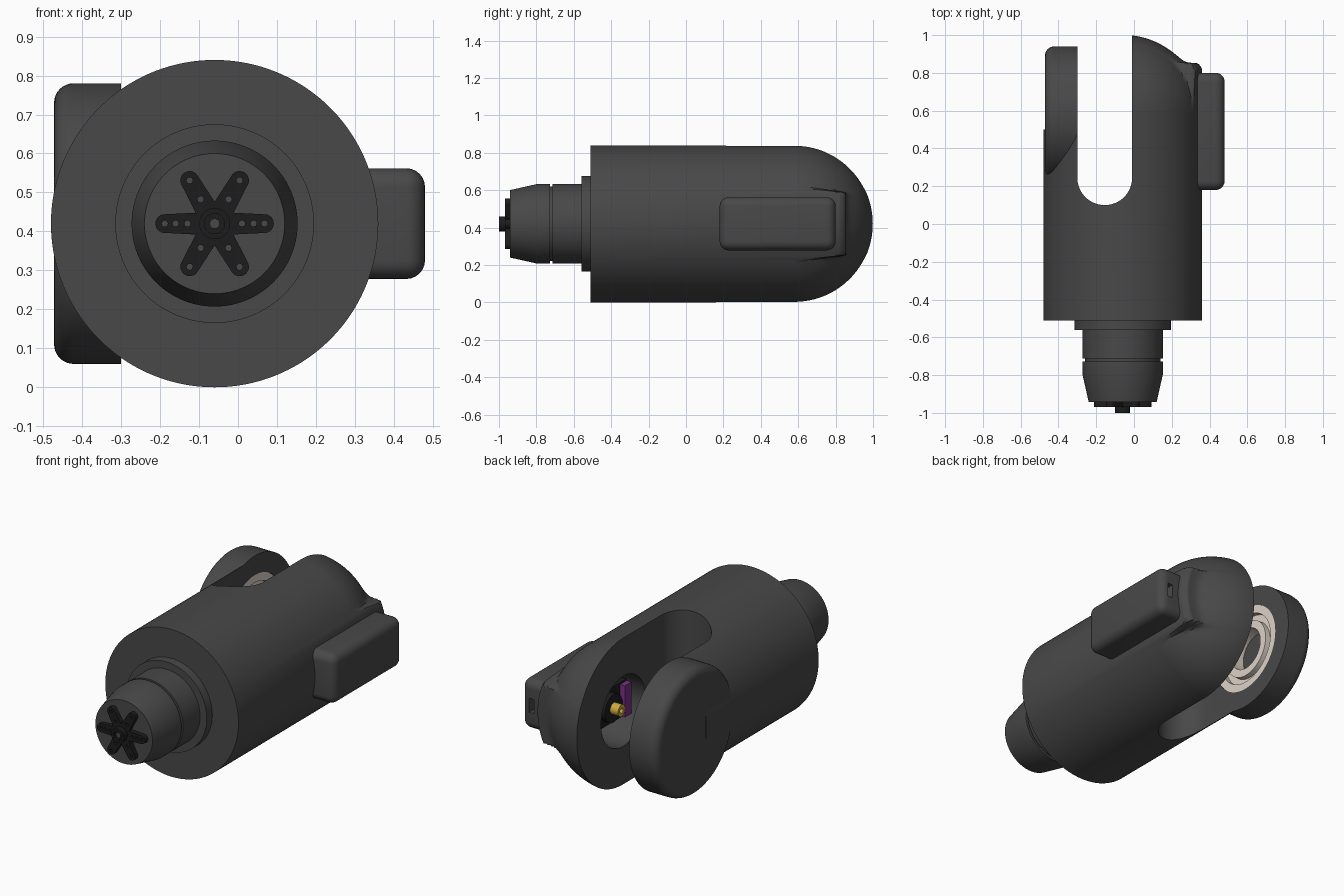
import bpy, bmesh
from math import sin, cos, pi, sqrt, radians
from mathutils import Matrix, Vector

if "Cube" in bpy.data.objects:
    bpy.data.objects.remove(bpy.data.objects["Cube"])

CX, CZ, R = -0.06, 0.42, 0.42      # main axis (along y) and body radius
PIVOT = (0, 0.58, CZ)              # hinge axis (along x)
AXIS = (CX, 0, CZ)


def mat(name, rgb):
    m = bpy.data.materials.new(name)
    m.diffuse_color = (*rgb, 1)
    m.use_nodes = True
    m.node_tree.nodes["Principled BSDF"].inputs["Base Color"].default_value = m.diffuse_color
    return m


DARK = mat("dark_grey", (0.065, 0.065, 0.065))
BLACK = mat("black", (0.012, 0.012, 0.012))
BONE = mat("bone", (0.72, 0.65, 0.58))
GOLD = mat("gold", (0.6, 0.4, 0.05))
PURPLE = mat("purple", (0.2, 0.03, 0.25))


def finish(name, bm, m=None):
    bmesh.ops.remove_doubles(bm, verts=bm.verts, dist=1e-5)
    bmesh.ops.recalc_face_normals(bm, faces=bm.faces)
    me = bpy.data.meshes.new(name)
    bm.to_mesh(me)
    bm.free()
    ob = bpy.data.objects.new(name, me)
    bpy.context.collection.objects.link(ob)
    if m:
        me.materials.append(m)
    return ob


def lathe(name, prof, axis, c, m=None, n=96, closed=False):
    """Spin (radius, position) points about the x or y axis through c."""
    bm = bmesh.new()
    rings = []
    for r, a in prof:
        ring = []
        for i in range(n):
            u, v = r * cos(2 * pi * i / n), r * sin(2 * pi * i / n)
            p = (a, u, v) if axis == "x" else (u, a, v)
            ring.append(bm.verts.new(Vector(c) + Vector(p)))
        rings.append(ring)
    pairs = list(zip(rings, rings[1:])) + ([(rings[-1], rings[0])] if closed else [])
    for p, q in pairs:
        for i in range(n):
            j = (i + 1) % n
            bm.faces.new((p[i], p[j], q[j], q[i]))
    return finish(name, bm, m)


def prism(name, pts, lo, hi, place, m=None):
    """Extrude a flat outline from lo to hi."""
    bm = bmesh.new()
    a = [bm.verts.new(place(u, v, lo)) for u, v in pts]
    b = [bm.verts.new(place(u, v, hi)) for u, v in pts]
    bm.faces.new(a)
    bm.faces.new(b)
    for i in range(len(pts)):
        j = (i + 1) % len(pts)
        bm.faces.new((a[i], a[j], b[j], b[i]))
    return finish(name, bm, m)


def box(name, x, y, z, m=None):
    return prism(name, [(x[0], y[0]), (x[1], y[0]), (x[1], y[1]), (x[0], y[1])],
                 z[0], z[1], lambda u, v, w: (u, v, w), m)


def apply(ob, mod):
    bpy.context.view_layer.objects.active = ob
    bpy.ops.object.modifier_apply(modifier=mod.name)


def cut(ob, cutter):
    mod = ob.modifiers.new("cut", "BOOLEAN")
    mod.operation, mod.solver, mod.object = "DIFFERENCE", "EXACT", cutter
    apply(ob, mod)
    bpy.data.objects.remove(cutter)


# Main body: cylinder with a domed back and a blended bump behind the socket
def back_y(r, th):
    dome = PIVOT[1] + sqrt(max(R * R - r * r, 0))
    f = min(max((0.225 - abs(r * sin(th))) / 0.06, 0), 1)
    mask = f * f * (3 - 2 * f) if cos(th) > 0 else 0
    bump = 0.3 + 0.55 * mask - 0.03 * max((r - 0.39) / 0.03, 0) ** 2
    return 0.5 * (dome + bump + sqrt((dome - bump) ** 2 + 0.03 ** 2 * mask))


N, K = 192, 44
bm = bmesh.new()
rows = []
for k in range(-1, K):
    r = R * sin(pi / 2 * (1 - max(k, 0) / K))
    rows.append([bm.verts.new((CX + r * cos(t), -0.51 if k < 0 else back_y(r, t), CZ + r * sin(t)))
                 for t in [2 * pi * i / N for i in range(N)]])
for p, q in zip(rows, rows[1:]):
    for i in range(N):
        j = (i + 1) % N
        bm.faces.new((p[i], p[j], q[j], q[i]))
bm.faces.new(rows[0])
bm.faces.new(rows[-1])
body = finish("body", bm, DARK)

# Round-bottomed fork slot, and the left side trimmed where the disc takes over
slot = [(-0.01, 1.3)]
slot += [(-0.155 + 0.145 * cos(pi * i / 32), 0.245 - 0.145 * sin(pi * i / 32)) for i in range(33)]
slot += [(-0.30, 0.5), (-0.8, 0.5), (-0.8, 1.3)]
cut(body, prism("slot_cutter", slot, -0.2, 1.1, lambda u, v, w: (u, v, w)))
cut(body, lathe("bearing_cutter", [(0, -0.39), (0.25, -0.39), (0.25, -0.2), (0, -0.2)], "x", PIVOT))
cut(body, lathe("bore_cutter", [(0, 0.22), (0.2, 0.22), (0.2, -0.1), (0, -0.1)], "x", PIVOT))

# Left hinge disc with rounded rim and bearing seat
rim = [(0.31 + 0.05 * sin(pi / 2 * i / 8), -0.422 - 0.05 * cos(pi / 2 * i / 8)) for i in range(9)]
lathe("hinge_disc", [(0, -0.472)] + rim + [(0.36, -0.30), (0.25, -0.30), (0.25, -0.39), (0, -0.39)],
      "x", PIVOT, DARK)

# Bearing
for name, r0, r1, x0, x1 in (("bearing_outer_ring", 0.205, 0.25, -0.385, -0.303),
                             ("bearing_inner_ring", 0.12, 0.165, -0.385, -0.303),
                             ("bearing_cage", 0.16, 0.21, -0.38, -0.335)):
    lathe(name, [(r0, x0), (r1, x0), (r1, x1), (r0, x1)], "x", PIVOT, BONE, closed=True)

# Motor seen inside the right-hand bore
box("motor_case", (0.08, 0.23), (0.42, 0.74), (0.32, 0.52), BLACK)
box("motor_board", (0.05, 0.08), (0.42, 0.48), (0.33, 0.51), PURPLE)
lathe("motor_boss", [(0, 0.09), (0.08, 0.09), (0.08, 0.05), (0, 0.05)], "x", PIVOT, BLACK, 48)
lathe("motor_shaft", [(0, 0.06), (0.033, 0.06), (0.033, 0.0), (0.014, 0.0), (0.014, 0.03), (0, 0.03)],
      "x", PIVOT, GOLD, 24)

# Side socket housing with a small slot in its back end
housing = box("socket_housing", (0.25, 0.48), (0.18, 0.80), (0.278, 0.562), DARK)
bev = housing.modifiers.new("round", "BEVEL")
bev.width, bev.segments = 0.048, 6
apply(housing, bev)
cut(housing, box("socket_cutter", (0.40, 0.43), (0.74, 0.9), (0.38, 0.46)))

# Stepped nose
lathe("nose", [(0, -0.5), (0.255, -0.5), (0.255, -0.56), (0.213, -0.56), (0.213, -0.713),
               (0.2, -0.713), (0.2, -0.727), (0.213, -0.727), (0.213, -0.795),
               (0.18, -0.942), (0, -0.942)], "y", AXIS, DARK)

# Six-armed output horn with drilled arms
star = []
for k in range(6):
    a = k * pi / 3
    star.append((0.056 * cos(a - pi / 6), 0.056 * sin(a - pi / 6)))
    for i in range(13):
        b = a - radians(80) + radians(160) * i / 12
        star.append((0.128 * cos(a) + 0.024 * cos(b), 0.128 * sin(a) + 0.024 * sin(b)))
horn = prism("output_horn", star, -0.968, -0.94, lambda u, v, w: (CX + u, w, CZ + v), BLACK)
bm = bmesh.new()
for k in range(6):
    for d in ((0.128, 0.1, 0.07) if k % 3 == 0 else (0.128, 0.072)):
        pos = (CX + d * cos(k * pi / 3), -0.955, CZ + d * sin(k * pi / 3))
        bmesh.ops.create_cone(bm, cap_ends=True, segments=16, radius1=0.008, radius2=0.008, depth=0.1,
                              matrix=Matrix.Translation(pos) @ Matrix.Rotation(pi / 2, 4, "X"))
cut(horn, finish("hole_cutter", bm))
lathe("horn_hub", [(0, -0.95), (0.04, -0.95), (0.04, -1.0), (0.026, -1.0), (0.026, -0.985),
                   (0, -0.985)], "y", AXIS, BLACK, 48)
lathe("horn_screw", [(0, -0.98), (0.013, -0.98), (0.013, -0.99), (0, -0.99)], "y", AXIS, DARK, 32)

# Smooth shading with crisp edges
bpy.ops.object.select_all(action="SELECT")
bpy.context.view_layer.objects.active = body
bpy.ops.object.shade_smooth_by_angle(angle=radians(30))
